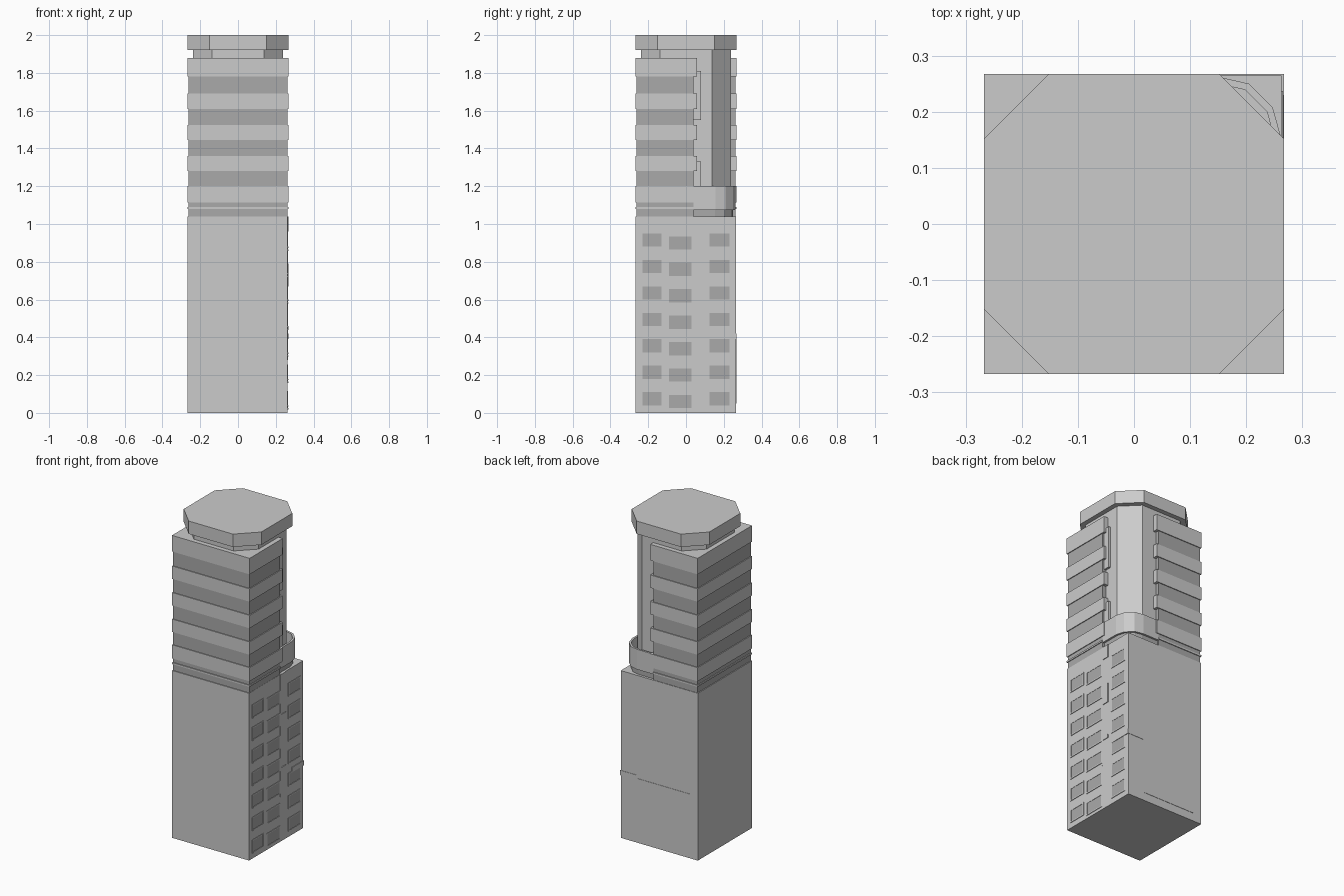
import bpy, bmesh

if "Cube" in bpy.data.objects:
    bpy.data.objects.remove(bpy.data.objects["Cube"])

H = 0.267      # half width of the tower
N = 0.04       # where the corner notch begins

dark = bpy.data.materials.new("glass_grey")
dark.diffuse_color = (0.4, 0.4, 0.4, 1)
dark.use_nodes = True
dark.node_tree.nodes["Principled BSDF"].inputs["Base Color"].default_value = dark.diffuse_color


def prism(name, pts, z0, z1, mat=None):
    """Extrude a plan outline from z0 to z1."""
    bm = bmesh.new()
    face = bm.faces.new([bm.verts.new((x, y, z0)) for x, y in pts])
    top = bmesh.ops.extrude_face_region(bm, geom=[face])["geom"]
    bmesh.ops.translate(bm, vec=(0, 0, z1 - z0),
                        verts=[g for g in top if isinstance(g, bmesh.types.BMVert)])
    bmesh.ops.recalc_face_normals(bm, faces=bm.faces)
    mesh = bpy.data.meshes.new(name)
    bm.to_mesh(mesh)
    bm.free()
    ob = bpy.data.objects.new(name, mesh)
    bpy.context.collection.objects.link(ob)
    if mat:
        mesh.materials.append(mat)
    return ob


def box(name, x0, x1, y0, y1, z0, z1, mat=None):
    return prism(name, [(x0, y0), (x1, y0), (x1, y1), (x0, y1)], z0, z1, mat)


def octagon(h, c):
    return [(-c, -h), (c, -h), (h, -c), (h, c), (c, h), (-c, h), (-h, c), (-h, -c)]


def wing(h, a):
    return [(-h, -h), (h, -h), (h, a), (a, a), (a, h), (-h, h)]


# Lower block
box("lower_block", -H, 0.263, -H, 0.265, 0, 1.04)

# Octagonal core and roof cap
prism("core", octagon(0.238, 0.137), 1.04, 1.92)
prism("roof_cap", octagon(H, 0.152), 1.92, 2.0)

# L-shaped upper storeys: projecting wall bands and recessed glazing bands
bands = [(1.115, 1.2), (1.28, 1.36), (1.445, 1.525), (1.61, 1.69), (1.78, 1.88)]
for i, (lo, hi) in enumerate(bands):
    prism(f"wall_band_{i}", wing(H, N + 0.018), lo, hi)
    if i:
        prism(f"window_band_{i}", wing(H - 0.005, N), bands[i - 1][1], lo, dark)
prism("base_recess", wing(H - 0.005, N), 1.04, 1.115, dark)
prism("base_ledge", wing(H, N), 1.08, 1.09)

# Faceted balcony in the notched corner
curve = [(0.262, N), (0.262, 0.155), (0.247, 0.208), (0.205, 0.25), (0.152, 0.262), (N, 0.262)]
inner = [(0.25, N), (0.25, 0.153), (0.237, 0.2), (0.198, 0.239), (0.15, 0.25), (N, 0.25)]
prism("balcony_parapet", curve + inner[::-1], 1.08, 1.2)
prism("balcony_floor", curve + [(N, N)], 1.075, 1.09)
prism("balcony_neck", inner + [(N, N)], 1.04, 1.08, dark)

# Slim fittings on the end of the right wing
for i, (z0, z1) in enumerate([(1.2, 1.33), (1.55, 1.81)]):
    box(f"wing_fitting_{i}", 0.236, 0.252, N, 0.08, z0, z1)

# Shallow framed windows on the right-hand face
for r in range(7):
    z0 = 0.04 + 0.14 * r
    for c, (y0, y1, drop) in enumerate([(-0.23, -0.13, 0), (-0.09, 0.03, 0.015), (0.125, 0.23, 0)]):
        lo, hi = z0 - drop, z0 + 0.07 - drop
        box(f"window_glass_{r}_{c}", 0.26, 0.2638, y0, y1, lo, hi, dark)
        t = 0.007
        box(f"window_sill_{r}_{c}", 0.26, 0.2665, y0, y1, lo - t, lo)
        box(f"window_head_{r}_{c}", 0.26, 0.2655, y0, y1, hi, hi + t)
        for s, y in enumerate((y0 - t, y1)):
            box(f"window_jamb_{r}_{c}_{s}", 0.26, 0.2655, y, y + t, lo - t, hi + t)

# Vertical strip and small boxes between the window columns
box("facade_strip", 0.26, 0.2655, 0.037, 0.046, 0.28, 1.04)
for i, (z0, z1) in enumerate([(0.44, 0.46), (0.67, 0.79), (0.96, 1.04)]):
    box(f"facade_box_{i}", 0.26, H, 0.046, 0.09, z0, z1)

# Thin raised panel on the back and corner
box("back_panel", -0.21, 0.15, 0.264, H, 0.05, 0.4)
box("corner_band", 0.15, H, 0.15, H, 0.39, 0.42)
